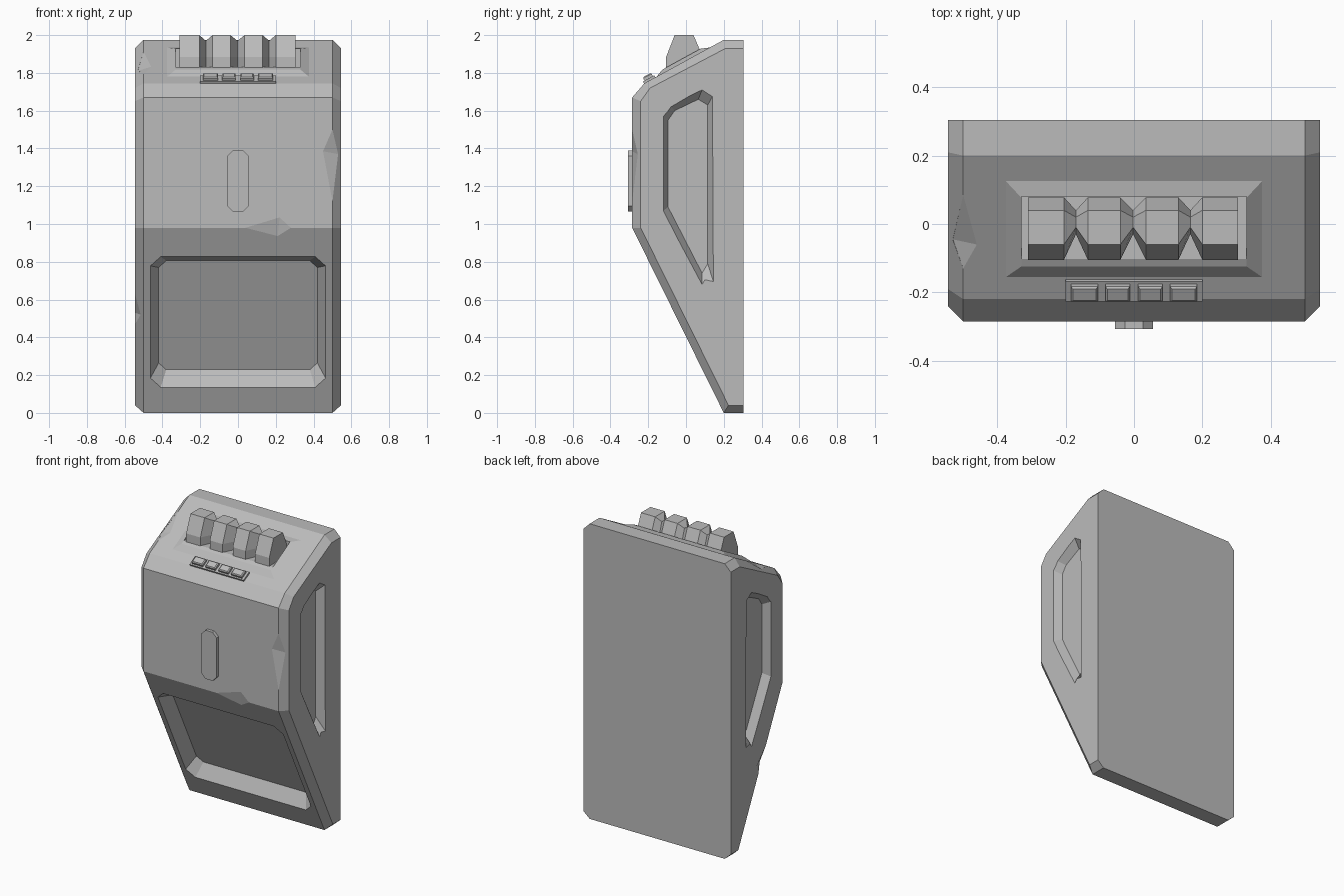
import bpy, bmesh
from mathutils import Vector as V

if "Cube" in bpy.data.objects:
    bpy.data.objects.remove(bpy.data.objects["Cube"])

grey = bpy.data.materials.new("mid grey")
grey.use_nodes = True
colour = (0.5, 0.5, 0.5, 1)
grey.diffuse_color = colour
grey.node_tree.nodes["Principled BSDF"].inputs["Base Color"].default_value = colour


def finish(name, bm):
    bmesh.ops.recalc_face_normals(bm, faces=bm.faces)
    mesh = bpy.data.meshes.new(name)
    bm.to_mesh(mesh)
    bm.free()
    mesh.materials.append(grey)
    ob = bpy.data.objects.new(name, mesh)
    bpy.context.collection.objects.link(ob)
    return ob


def loft(name, rings):
    """Closed solid through matching rings of points."""
    bm = bmesh.new()
    loops = [[bm.verts.new(p) for p in ring] for ring in rings]
    n = len(loops[0])
    for a, b in zip(loops, loops[1:]):
        for i in range(n):
            j = (i + 1) % n
            bm.faces.new((a[i], a[j], b[j], b[i]))
    bm.faces.new(loops[0])
    bm.faces.new(loops[-1])
    return finish(name, bm)


def across(sections):
    """Rings from (x, yz profile) pairs."""
    return [[(x, y, z) for y, z in profile] for x, profile in sections]


def slab(name, centre, up, layers):
    """Stacked chamfered rectangles (height, half width, half length, chamfer)."""
    side, up = V((1, 0, 0)), V(up).normalized()
    normal = side.cross(up)
    rings = []
    for h, a, b, c in layers:
        pts = [(a, b), (-a, b), (-a, -b), (a, -b)]
        if c:
            pts = [(a, b - c), (a - c, b), (c - a, b), (-a, b - c),
                   (-a, c - b), (c - a, -b), (a - c, -b), (a, c - b)]
        rings.append([V(centre) + side * u + up * v + normal * h for u, v in pts])
    return loft(name, rings)


def chip(points, outward):
    """Wedge knocked out of an edge."""
    bm = bmesh.new()
    for p in points:
        bm.verts.new(p)
        bm.verts.new(V(p) + V(outward).normalized() * 0.12)
    bmesh.ops.convex_hull(bm, input=bm.verts)
    return finish("chip_cutter", bm)


def combine(target, tool, operation="DIFFERENCE"):
    tool.hide_render = True
    mod = target.modifiers.new(tool.name, "BOOLEAN")
    mod.operation, mod.object, mod.solver = operation, tool, "EXACT"
    bpy.context.view_layer.objects.active = target
    bpy.ops.object.modifier_apply(modifier=mod.name)
    bpy.data.objects.remove(tool)


# Body: full middle section with chamfered side faces
middle = [(0.305, 0), (0.2, 0), (-0.285, 0.98), (-0.285, 1.67),
          (-0.22, 1.745), (0.2, 1.975), (0.305, 1.975)]
edge = [(0.305, 0.04), (0.225, 0.04), (-0.24, 0.98), (-0.24, 1.65),
        (-0.19, 1.72), (0.21, 1.93), (0.305, 1.93)]
body = loft("body", across([(-0.545, edge), (-0.5, middle), (0.5, middle), (0.545, edge)]))

# Raised frame on the sloping top, with a level-floored well
top_up = (0, 0.42, 0.23)


def on_top(x, y):
    return (x, y, 1.745 + (y + 0.22) * 0.23 / 0.42)


combine(body, slab("frame", on_top(0, -0.015), top_up,
                   [(-0.018, 0.42, 0.205, 0), (0.018, 0.33, 0.115, 0)]), "UNION")
combine(body, slab("well_cutter", (0, -0.015, 1.83), (0, 1, 0),
                   [(0, 0.33, 0.095, 0), (0.3, 0.33, 0.095, 0)]))

# Sunken front panel
combine(body, slab("panel_cutter", (0, -0.0155, 0.4925), (0, -0.485, 0.98),
                   [(-0.056, 0.42, 0.322, 0.04), (0.056, 0.48, 0.41, 0.06)]))

# Sunken side panels
rim = [(-0.12, 1.07), (-0.12, 1.57), (-0.08, 1.62), (0.085, 1.71),
       (0.14, 1.675), (0.145, 0.695), (0.085, 0.68)]
floor = [(-0.095, 1.09), (-0.095, 1.55), (-0.06, 1.6), (0.065, 1.66),
         (0.115, 1.63), (0.115, 0.79), (0.085, 0.74)]
outer = [(2 * a - c, 2 * b - d) for (a, b), (c, d) in zip(rim, floor)]
for s in (-1, 1):
    combine(body, loft("side_cutter", across([(s * 0.495, floor), (s * 0.595, outer)])))

# Worn chips along the edges
combine(body, chip([(0.04, -0.285, 0.98), (0.28, -0.285, 0.98),
                    (0.22, -0.285, 1.035), (0.21, -0.263, 0.935)], (0, -1, -0.25)))
combine(body, chip([(0.5, -0.285, 1.5), (0.5, -0.285, 1.12),
                    (0.45, -0.285, 1.385), (0.53, -0.255, 1.37)], (0.4, -1, 0)))
combine(body, chip([on_top(-0.5, 0.085), on_top(-0.5, -0.13),
                    on_top(-0.46, -0.06), (-0.53, -0.045, 1.811)], (-0.4, -0.4, 0.8)))
combine(body, chip([(-0.545, -0.067, 0.63), (-0.545, 0.012, 0.47),
                    (-0.515, -0.042, 0.52), (-0.545, 0.03, 0.53)], (-1, -0.6, -0.3)))

# Row of four blocks joined by narrow waists
block = [(-0.105, 1.82), (-0.105, 1.885), (-0.06, 2), (0.04, 2), (0.078, 1.91), (0.078, 1.82)]
waist = [(-0.03, 1.82), (-0.03, 1.885), (-0.01, 1.97), (0.02, 1.97), (0.04, 1.91), (0.04, 1.82)]
sections = []
for x0, x1 in ((-0.31, -0.205), (-0.135, -0.04), (0.035, 0.13), (0.2, 0.305)):
    if sections:
        sections.append(((sections[-1][0] + x0) / 2, waist))
    sections += [(x0, block), (x1, block)]
loft("top_blocks", across(sections))

# Key strip with four small keys
slab("key_strip", on_top(0, -0.192), top_up, [(-0.01, 0.2, 0.034, 0), (0.012, 0.2, 0.034, 0)])
for i, (x, w) in enumerate(((-0.145, 0.04), (-0.048, 0.036), (0.048, 0.036), (0.145, 0.04))):
    slab(f"key_{i + 1}", on_top(x, -0.192), top_up,
         [(0, w, 0.025, 0), (0.026, w, 0.025, 0), (0.032, w - 0.006, 0.019, 0)])

# Front button
slab("front_button", (0, -0.285, 1.2275), (0, 0, 1),
     [(-0.01, 0.056, 0.1625, 0.03), (0.022, 0.056, 0.1625, 0.03)])
